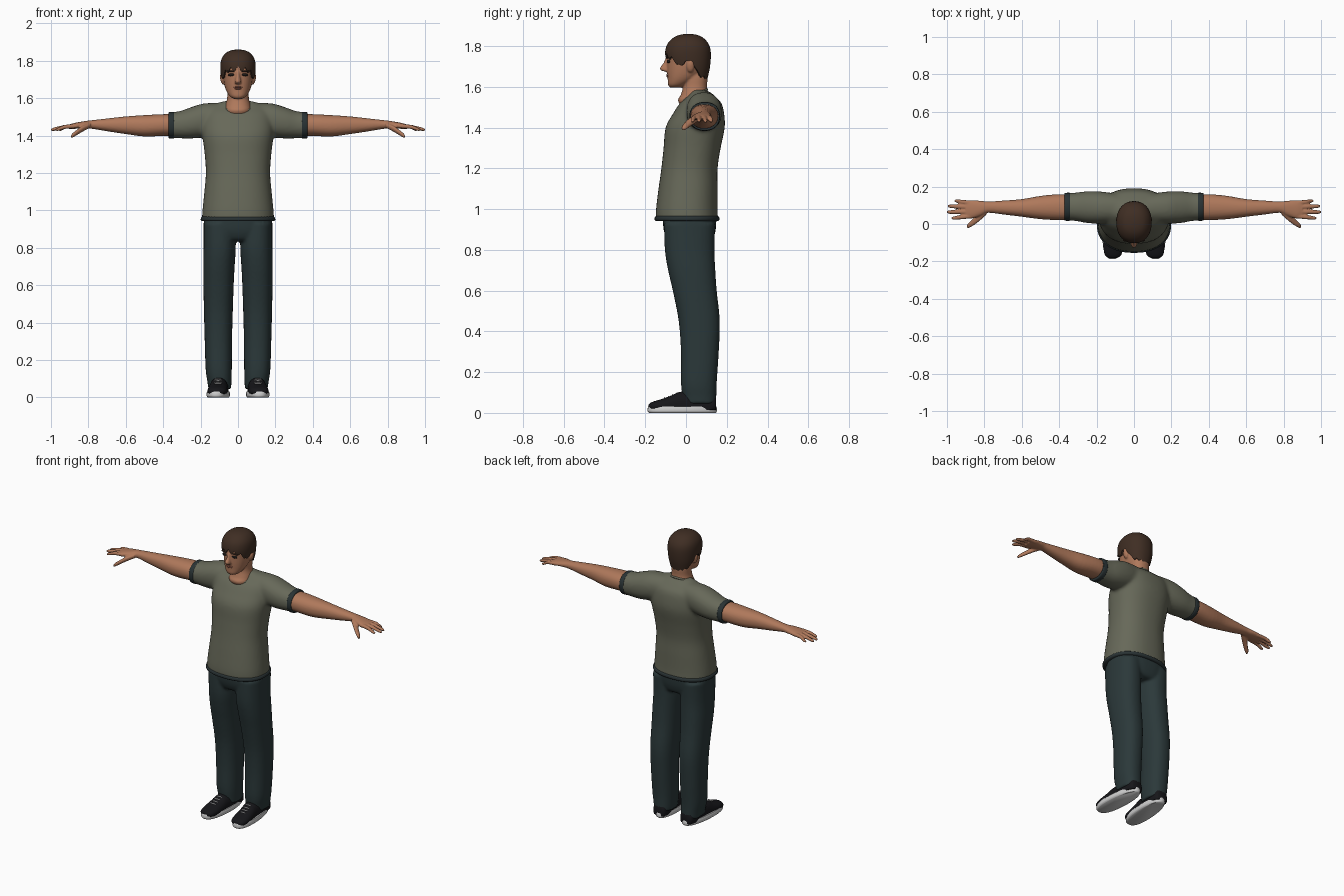
import bpy, bmesh, math
from mathutils import Matrix, Vector


def material(name, rgb):
    m = bpy.data.materials.new(name)
    m.diffuse_color = (*rgb, 1)
    return m


SKIN = material("skin", (0.43, 0.19, 0.105))
SHIRT = material("grey green shirt", (0.135, 0.14, 0.10))
TRIM = material("dark trim", (0.022, 0.032, 0.034))
PANTS = material("dark teal trousers", (0.024, 0.040, 0.042))
HAIR = material("brown hair", (0.050, 0.027, 0.017))
BLACK = material("black shoe", (0.008, 0.008, 0.010))
WHITE = material("white sole", (0.62, 0.62, 0.62))
EYE = material("dark eye", (0.012, 0.010, 0.009))
LIP = material("lips", (0.28, 0.10, 0.065))


def smooth_rings(rings, k=4):
    """Catmull-Rom resampling of a list of rings."""
    out = []
    for i in range(len(rings) - 1):
        p = [Vector(rings[max(0, min(len(rings) - 1, i + j))]) for j in (-1, 0, 1, 2)]
        for s in range(k):
            t = s / k
            out.append(0.5 * (2 * p[1] + (p[2] - p[0]) * t
                              + (2 * p[0] - 5 * p[1] + 4 * p[2] - p[3]) * t * t
                              + (3 * p[1] - p[0] - 3 * p[2] + p[3]) * t ** 3))
    return out + [Vector(rings[-1])]


def super_point(a, power):
    c, s = math.cos(a), math.sin(a)
    return (math.copysign(abs(c) ** (2 / power), c), math.copysign(abs(s) ** (2 / power), s))


def loft(bm, rings, axis="z", power=2.2, n=32, side=1):
    """Skin rings of (position, centre 1, centre 2, radius 1, radius 2)."""
    loops = []
    for t, c1, c2, r1, r2 in smooth_rings(rings):
        loop = []
        for i in range(n):
            u, v = super_point(2 * math.pi * i / n, power)
            a, b = c1 + r1 * u, c2 + r2 * v
            co = {"x": (t, a, b), "y": (a, t, b), "z": (a, b, t)}[axis]
            loop.append(bm.verts.new((co[0] * side, co[1], co[2])))
        loops.append(loop)
    faces = [bm.faces.new((p[i], p[(i + 1) % n], q[(i + 1) % n], q[i]))
             for p, q in zip(loops, loops[1:]) for i in range(n)]
    faces += [bm.faces.new(loops[0]), bm.faces.new(loops[-1])]
    bmesh.ops.recalc_face_normals(bm, faces=faces)


def ball(bm, centre, radii, tilt=0.0):
    bmesh.ops.create_uvsphere(bm, u_segments=20, v_segments=12, radius=1, matrix=Matrix.Translation(centre)
                              @ Matrix.Rotation(tilt, 4, "Y") @ Matrix.Diagonal((*radii, 1)))


def finish(bm, name, mat, voxel=0, relax=0, mirror=False):
    """Make the object; optionally fuse its pieces, relax and mirror it."""
    me = bpy.data.meshes.new(name)
    bm.to_mesh(me)
    bm.free()
    ob = bpy.data.objects.new(name, me)
    bpy.context.collection.objects.link(ob)
    me.materials.append(mat)
    bpy.context.view_layer.objects.active = ob
    for o in bpy.context.selected_objects:
        o.select_set(False)
    ob.select_set(True)
    bpy.ops.object.shade_smooth_by_angle(angle=math.radians(50))
    if voxel:
        r = ob.modifiers.new("fuse", "REMESH")
        r.mode, r.voxel_size, r.use_smooth_shade = "VOXEL", voxel, True
    if relax:
        s = ob.modifiers.new("relax", "SMOOTH")
        s.factor, s.iterations = 0.5, relax
    if mirror:
        ob.modifiers.new("mirror", "MIRROR")
    return ob


# shirt: body and sleeves fused
bm = bmesh.new()
loft(bm, [(.945, 0, .005, .193, .153), (1.0, 0, .004, .190, .151), (1.1, 0, .010, .180, .145),
          (1.2, 0, .017, .172, .138), (1.3, 0, .030, .178, .140), (1.4, 0, .045, .190, .145),
          (1.47, 0, .062, .190, .125), (1.52, 0, .072, .182, .102), (1.55, 0, .075, .160, .072),
          (1.575, 0, .070, .105, .047), (1.585, 0, .060, .070, .030)], power=2.3, n=48)
for s in (1, -1):
    loft(bm, [(.08, .085, 1.495, .075, .080), (.18, .088, 1.482, .086, .090), (.25, .090, 1.468, .085, .084),
              (.31, .092, 1.458, .076, .073), (.365, .092, 1.455, .072, .069)], "x", side=s)
finish(bm, "shirt", SHIRT, .010, 8)

# shirt hem, cuffs and collar
bm = bmesh.new()
loft(bm, [(.942, 0, .005, .193, .153), (.948, 0, .005, .199, .159), (.960, 0, .005, .198, .158),
          (.966, 0, .005, .192, .152)], power=2.3, n=48)
finish(bm, "shirt_hem", TRIM)
bm = bmesh.new()
loft(bm, [(.340, .092, 1.455, .069, .066), (.345, .092, 1.455, .075, .071), (.368, .092, 1.455, .074, .070),
          (.372, .092, 1.455, .068, .064)], "x")
finish(bm, "sleeve_cuff", TRIM, mirror=True)
bpy.ops.mesh.primitive_torus_add(major_segments=40, minor_segments=8, major_radius=.072, minor_radius=.007,
                                 location=(0, .037, 1.556), rotation=(math.radians(25), 0, 0))
collar = bpy.context.object
collar.name = "collar"
collar.data.materials.append(SHIRT)
bpy.ops.object.shade_smooth_by_angle(angle=math.radians(60))

# trousers: hips and both legs fused
bm = bmesh.new()
loft(bm, [(.975, 0, .018, .180, .132), (.90, 0, .018, .184, .128), (.85, 0, .020, .170, .112),
          (.835, 0, .022, .150, .090)], power=2.4, n=48)
for s in (1, -1):
    loft(bm, [(.93, .100, .018, .084, .125), (.80, .098, .018, .086, .122), (.70, .102, .028, .084, .116),
              (.60, .104, .043, .081, .108), (.45, .105, .065, .077, .101), (.30, .105, .068, .073, .093),
              (.15, .103, .063, .070, .088), (.08, .099, .066, .064, .083), (.045, .098, .068, .061, .080)],
         power=2.3, side=s)
finish(bm, "trousers", PANTS, .008, 6)

# arm with palm, fingers and thumb fused
bm = bmesh.new()
loft(bm, [(.30, .090, 1.457, .066, .058), (.40, .090, 1.456, .069, .058), (.50, .088, 1.452, .062, .057),
          (.60, .086, 1.455, .047, .047), (.70, .088, 1.457, .037, .034), (.78, .090, 1.459, .030, .023),
          (.82, .084, 1.457, .040, .020), (.87, .078, 1.452, .049, .016), (.90, .078, 1.447, .045, .013)], "x")
for y0, y1, tip in ((.042, .032, .975), (.066, .064, 1.0), (.090, .095, .995), (.113, .123, .960)):
    loft(bm, [(.86, y0, 1.451, .012, .012), (.92, (y0 + y1) / 2, 1.447, .0115, .011),
              (tip - .015, y1, 1.434, .010, .009), (tip, y1, 1.430, .006, .005)], "x", n=12)
loft(bm, [(.79, .068, 1.455, .020, .014), (.83, .035, 1.437, .022, .016), (.865, .006, 1.414, .018, .014),
          (.885, -.008, 1.400, .014, .012), (.893, -.014, 1.394, .008, .006)], "x", n=16)
finish(bm, "arm", SKIN, .005, 2, mirror=True)

# head, neck, nose and ears fused
HEAD = [(1.596, 0, -.052, .022, .025), (1.61, 0, -.043, .044, .045), (1.64, 0, -.020, .063, .070),
        (1.68, 0, -.001, .075, .092), (1.73, 0, .008, .081, .102), (1.78, 0, .010, .083, .104),
        (1.82, 0, .012, .073, .087), (1.84, 0, .014, .045, .055), (1.847, 0, .014, .015, .02)]
bm = bmesh.new()
loft(bm, HEAD)
loft(bm, [(1.48, 0, .055, .060, .060), (1.53, 0, .037, .070, .076), (1.56, 0, .042, .068, .068),
          (1.60, 0, .044, .058, .059), (1.66, 0, .045, .056, .060), (1.70, 0, .04, .04, .04)])
loft(bm, [(1.745, 0, -.085, .009, .014), (1.715, 0, -.093, .011, .019), (1.692, 0, -.101, .016, .028),
          (1.680, 0, -.098, .017, .022), (1.674, 0, -.088, .010, .010)], n=16)
for s in (1, -1):
    ball(bm, (.083 * s, .022, 1.702), (.012, .019, .032), .2 * s)
finish(bm, "head", SKIN, .005, 3)

# eyes, brows and lips
bm = bmesh.new()
ball(bm, (.034, -.085, 1.725), (.019, .009, .008), .08)
finish(bm, "eye", EYE, mirror=True)
bm = bmesh.new()
ball(bm, (.036, -.087, 1.744), (.023, .008, .004), -.05)
finish(bm, "eyebrow", HAIR, mirror=True)
bm = bmesh.new()
ball(bm, (0, -.088, 1.658), (.023, .010, .004))
ball(bm, (0, -.087, 1.651), (.019, .010, .005))
finish(bm, "lips", LIP)

# hair: shell over the skull with a jagged lower edge
SHELL = smooth_rings([(1.61, 0, .035, .058, .064), (1.66, 0, .030, .075, .080), (1.70, 0, .016, .088, .102),
                      (1.75, 0, .010, .094, .112), (1.79, 0, .010, .093, .109), (1.82, 0, .010, .083, .095),
                      (1.845, 0, .011, .060, .067), (1.857, 0, .012, .030, .035), (1.86, 0, .012, .002, .002)])
EDGE = [(0, 1.757), (.6, 1.748), (1.0, 1.722), (1.2, 1.698), (1.45, 1.728), (1.75, 1.715), (2.0, 1.655), (3.2, 1.632)]


def lerp(table, t):
    for a, b in zip(table, table[1:]):
        if t <= b[0]:
            f = max(0, (t - a[0]) / (b[0] - a[0]))
            return [p + (q - p) * f for p, q in zip(a, b)]
    return list(table[-1])


bm = bmesh.new()
COLS, ROWS = 96, 22
grid = []
for i in range(COLS):
    a = 2 * math.pi * i / COLS
    around = min(a, 2 * math.pi - a)
    low = lerp(EDGE, around)[1] + (abs((i % 6) - 3) / 3 - .5) * (.028 if around < 1.1 else .012)
    u, v = super_point(a - math.pi / 2, 2.2)
    column = []
    for j in range(-1, ROWS + 1):
        f = max(j, 0) / ROWS
        z = low + (1.86 - low) * (1 - (1 - f) ** 1.7)
        _, _, cy, rx, ry = lerp(SHELL, z)
        k = .84 if j < 0 else 1          # tuck the lower edge into the head
        column.append(bm.verts.new((rx * u * k, cy + ry * v * k, z)))
    grid.append(column)
for i in range(COLS):
    p, q = grid[i], grid[(i + 1) % COLS]
    for j in range(ROWS + 1):
        bm.faces.new((p[j], q[j], q[j + 1], p[j + 1]))
bm.faces.new([c[-1] for c in grid])
bmesh.ops.recalc_face_normals(bm, faces=bm.faces)
finish(bm, "hair", HAIR)

# shoes: upper, sole and laces
bm = bmesh.new()
loft(bm, [(-.183, .112, .030, .020, .012), (-.165, .112, .032, .044, .022), (-.12, .110, .034, .053, .034),
          (-.07, .107, .036, .052, .050), (-.03, .104, .040, .050, .063), (.05, .100, .040, .050, .068),
          (.13, .098, .040, .045, .055), (.148, .098, .040, .032, .035)], "y")
for v in bm.verts:
    v.co.z = max(v.co.z, .015)
finish(bm, "shoe_upper", BLACK, mirror=True)
bm = bmesh.new()
loft(bm, [(0, .104, -.018, .055, .164), (.008, .104, -.018, .061, .170), (.022, .104, -.018, .061, .170),
          (.032, .104, -.018, .058, .167)], power=2.5, n=40)
for v in bm.verts:
    v.co.x = .104 + (v.co.x - .104) * (1 - .9 * max(v.co.y, 0)) - .06 * v.co.y
finish(bm, "shoe_sole", WHITE, mirror=True)
bm = bmesh.new()
for y, z in ((-.105, .073), (-.085, .080), (-.065, .088), (-.045, .097)):
    ball(bm, (.107, y, z), (.022, .003, .004))
finish(bm, "shoe_laces", WHITE, mirror=True)
